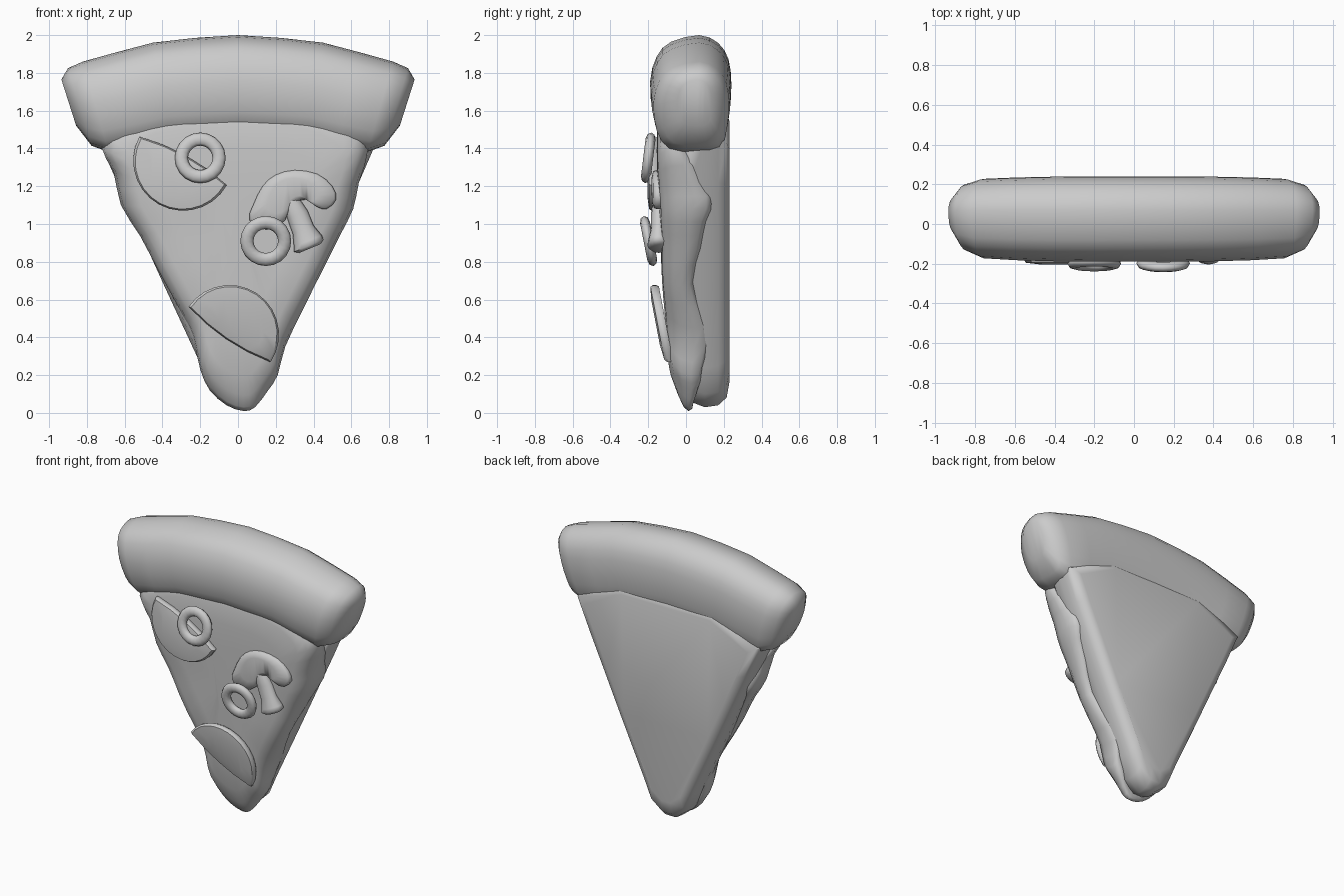
import bpy, bmesh, math
from mathutils import Vector, Matrix

cube = bpy.data.objects.get("Cube")
if cube:
    bpy.data.objects.remove(cube)

grey = bpy.data.materials.new("light grey")
grey.use_nodes = True
colour = (0.6, 0.6, 0.6, 1)
grey.diffuse_color = colour
grey.node_tree.nodes["Principled BSDF"].inputs["Base Color"].default_value = colour


def finish(obj, angle):
    obj.data.materials.append(grey)
    bpy.ops.object.select_all(action='DESELECT')
    obj.select_set(True)
    bpy.context.view_layer.objects.active = obj
    bpy.ops.object.shade_smooth_by_angle(angle=math.radians(angle))
    return obj


def loft(name, rings, angle=60):
    """Skin a list of equal closed rings and cap both ends."""
    bm = bmesh.new()
    loops = [[bm.verts.new(p) for p in ring] for ring in rings]
    n = len(loops[0])
    for a, b in zip(loops, loops[1:]):
        for i in range(n):
            j = (i + 1) % n
            bm.faces.new((a[i], a[j], b[j], b[i]))
    caps = [bm.faces.new(loops[0]), bm.faces.new(loops[-1])]
    bmesh.ops.triangulate(bm, faces=caps)
    bmesh.ops.recalc_face_normals(bm, faces=bm.faces)
    mesh = bpy.data.meshes.new(name)
    bm.to_mesh(mesh)
    bm.free()
    obj = bpy.data.objects.new(name, mesh)
    bpy.context.collection.objects.link(obj)
    return finish(obj, angle)


def smooth_loop(points, steps=2):
    """Round a closed 2D outline through its points."""
    out, n = [], len(points)
    for i in range(n):
        a, b, c, d = (Vector(points[(i + k) % n]) for k in (-1, 0, 1, 2))
        for s in range(steps):
            t = s / steps
            out.append(b + (c - a) * t / 2 + (a * 2 - b * 5 + c * 4 - d) * t * t / 2
                       + (b * 3 - a - c * 3 + d) * t ** 3 / 2)
    return out


def layer(name, outline, centre, steps, angle=60):
    """Stack inset copies of an outline; each step is (scale, depth function)."""
    c = Vector(centre)
    rings = []
    for scale, depth in steps:
        ring = []
        for p in outline:
            q = c + (Vector(p) - c) * scale
            ring.append((q.x, depth(p[1], q.y), q.y))
        rings.append(ring)
    return loft(name, rings, angle)


def interpolate(table, z):
    for (z0, y0), (z1, y1) in zip(table, table[1:]):
        if z <= z1:
            t = max(0, (z - z0) / (z1 - z0))
            return y0 + (y1 - y0) * t * t * (3 - 2 * t)
    return table[-1][1]


# Crust: rounded section swept along the arc, with closing ends
section = smooth_loop([(.07, 1), (-.08, .93), (-.155, .78), (-.19, .52), (-.17, .2),
                       (-.1, 0), (.06, -.04), (.19, 0), (.23, .25), (.24, .5),
                       (.225, .75), (.17, .92)])
half = [((.23, 1.985), (.18, 1.48), 1), ((.45, 1.96), (.36, 1.47), .99),
        ((.64, 1.91), (.53, 1.43), .97), ((.82, 1.86), (.69, 1.4), .93),
        ((.9, 1.825), (.78, 1.43), .78), ((.935, 1.765), (.86, 1.53), .42)]
mirrored = [((-t[0], t[1]), (-b[0], b[1]), s) for t, b, s in reversed(half)]
rings = []
for top, bottom, squash in mirrored + [((0, 2), (0, 1.49), 1)] + half:
    top, bottom = Vector(top), Vector(bottom)
    ring = []
    for y, u in section:
        p = bottom.lerp(top, u)
        ring.append((p.x, .06 + (y - .06) * squash, p.y))
    rings.append(ring)
loft("crust", rings, 80)

# Dough slab: straight wedge with a softened back edge
side = [(.04, .03), (.13, .1), (.19, .24), (.38, .65), (.53, .98), (.64, 1.22), (.74, 1.45)]
wedge = side + [(.4, 1.62), (-.4, 1.62)] + [(-x, z) for x, z in reversed(side)]
flat = lambda y: (lambda edge_z, z: y)
layer("dough_base", wedge, (0, 1.05),
      [(.9, flat(-.02)), (.97, flat(.02)), (1, flat(.1)), (.99, flat(.17)),
       (.95, flat(.215)), (.87, flat(.23))], 70)

# Cheese: melted sheet whose lower rim droops in waves over the dough
rim = [(.03, .01), (.09, .03), (.16, .12), (.21, .2), (.25, .35), (.35, .56), (.46, .78),
       (.54, .94), (.61, 1.08), (.64, 1.22), (.69, 1.4), (.62, 1.52), (.35, 1.62),
       (-.35, 1.62), (-.64, 1.52), (-.72, 1.4), (-.66, 1.28), (-.62, 1.1), (-.52, .94),
       (-.42, .75), (-.3, .53), (-.24, .4), (-.2, .23), (-.15, .12), (-.06, .04)]
drip = [(0, .04), (.15, .08), (.37, .125), (.68, .035), (.95, .09), (1.12, .14),
        (1.3, .06), (1.45, -.02)]
front = lambda z: interpolate([(0, -.04), (.3, -.1), (.8, -.13), (1.4, -.155)], z)
blend = lambda t: (lambda edge_z, z: front(z) * (1 - t) + interpolate(drip, edge_z) * t)
layer("cheese", smooth_loop(rim), (0, 1.05),
      [(.3, blend(0)), (.6, blend(0)), (.82, blend(.03)), (.92, blend(.13)),
       (.98, blend(.36)), (1, blend(.65)), (.99, blend(.9)), (.95, blend(1)),
       (.85, blend(1))], 80)


def slice_steps(y, slope, middle, thick):
    """Thin, slightly domed slab leaning with the cheese."""
    at = lambda d: (lambda edge_z, z: y + slope * (z - middle) - d)
    return [(.96, at(0)), (1, at(thick * .3)), (1, at(thick * .7)),
            (.95, at(thick)), (.6, at(thick * 1.2))]


# Half-round sausage slices
for name, cx, cz, radius, turn, y, slope in [
        ("upper_sausage_slice", -.29, 1.335, .265, 151, -.15, 0),
        ("lower_sausage_slice", -.045, .415, .262, -34, -.095, -.19)]:
    a0 = math.radians(turn)
    arc = [a0 + math.pi * i / 14 for i in range(15)]
    disc = [(cx + radius * math.cos(a), cz + radius * math.sin(a)) for a in arc]
    mid = a0 + math.pi / 2
    # the cut edge bows outward a little
    for s in (-.5, 0, .5):
        bow = -.03 * (1 - s * s)
        disc.append((cx + radius * s * math.cos(a0) + bow * math.cos(mid),
                     cz + radius * s * math.sin(a0) + bow * math.sin(mid)))
    hub = (cx + radius * .4 * math.cos(mid), cz + radius * .4 * math.sin(mid))
    layer(name, disc, hub, slice_steps(y, slope, cz, .045), 40)

# Olive rings
for name, x, y, z, lean in [("upper_olive_ring", -.2, -.2, 1.35, -7),
                            ("lower_olive_ring", .147, -.198, .91, 11)]:
    bpy.ops.mesh.primitive_torus_add(major_segments=20, minor_segments=8,
                                     major_radius=.1, minor_radius=.035,
                                     location=(x, y, z),
                                     rotation=(math.radians(90 + lean), 0, 0))
    ring = bpy.context.object
    ring.name = name
    ring.scale.z = .75
    finish(ring, 80)

# Mushroom slice: kidney-shaped cap and flared stem
cap = [(.06, 1.02), (.08, 1.1), (.13, 1.2), (.2, 1.26), (.3, 1.285), (.42, 1.265),
       (.5, 1.2), (.52, 1.13), (.47, 1.08), (.42, 1.09), (.36, 1.13), (.28, 1.1),
       (.25, 1.02), (.15, .97)]
layer("mushroom_cap", smooth_loop(cap), (.28, 1.18), slice_steps(-.12, -.02, 1.1, .05), 80)
stem = []
for x, z, r in [(.22, 1.25, .008), (.26, 1.16, .04), (.315, 1.05, .058),
                (.345, .97, .06), (.37, .91, .08), (.375, .885, .085), (.38, .87, .06)]:
    ring = []
    for i in range(12):
        a = math.tau * i / 12
        # each section lies across the leaning stem
        ring.append((x + r * math.cos(a) * .92, -.145 - r * math.sin(a) * .7,
                     z + r * math.cos(a) * .38))
    stem.append(ring)
loft("mushroom_stem", stem, 60)
